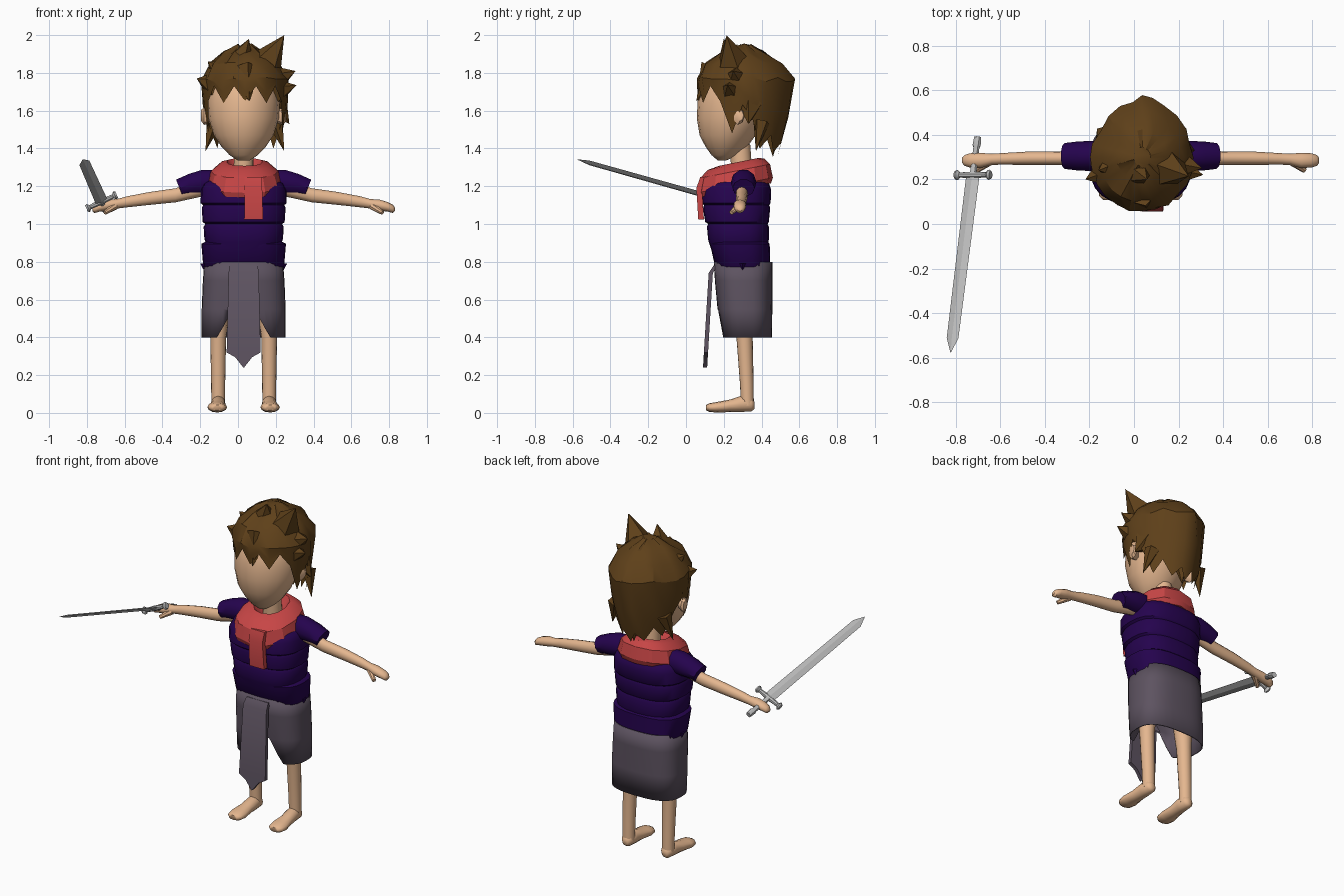
import bpy, bmesh, math, random
from mathutils import Vector, Matrix

CX = 0.03  # mirror plane of the figure
random.seed(4)


def material(name, rgb):
    m = bpy.data.materials.new(name)
    m.diffuse_color = (*rgb, 1)
    return m


SKIN = material("skin", (0.78, 0.47, 0.275))
HAIR = material("brown hair", (0.112, 0.051, 0.010))
CLOTH = material("dark purple cloth", (0.018, 0.001, 0.075))
RED = material("red scarf", (0.57, 0.06, 0.06))
GREY = material("grey skirt", (0.11, 0.086, 0.118))
STEEL = material("steel", (0.5, 0.5, 0.5))


def finish(name, bm, mat, angle=40):
    bmesh.ops.recalc_face_normals(bm, faces=bm.faces)
    me = bpy.data.meshes.new(name)
    bm.to_mesh(me)
    bm.free()
    me.shade_smooth()
    me.set_sharp_from_angle(angle=math.radians(angle))
    me.materials.append(mat)
    ob = bpy.data.objects.new(name, me)
    bpy.context.collection.objects.link(ob)
    return ob


def tube(name, pts, mat, axis="z", n=16, p=2.0, caps=True, angle=40, edit=None):
    """Loft superellipse rings (x, y, z, a, b) lying square to a global axis."""
    bm = bmesh.new()
    rows = []
    for x, y, z, a, b in pts:
        row = []
        for i in range(n):
            t = 2 * math.pi * i / n
            c, s = math.cos(t), math.sin(t)
            c = a * math.copysign(abs(c) ** (2 / p), c)
            s = b * math.copysign(abs(s) ** (2 / p), s)
            off = {"x": (0, c, s), "y": (c, 0, s), "z": (c, s, 0)}[axis]
            row.append(bm.verts.new(Vector((x, y, z)) + Vector(off)))
        rows.append(row)
    for r, q in zip(rows, rows[1:]):
        for i in range(n):
            j = (i + 1) % n
            bm.faces.new((r[i], r[j], q[j], q[i]))
    if caps:
        bm.faces.new(rows[0])
        bm.faces.new(rows[-1])
    if edit:
        for v in bm.verts:
            edit(v.co)
    return finish(name, bm, mat, angle)


def spike(name, base, tip, r, mat, r2=0.0, n=5):
    base, tip = Vector(base), Vector(tip)
    d = tip - base
    bm = bmesh.new()
    bmesh.ops.create_cone(bm, cap_ends=True, segments=n, radius1=r, radius2=r2, depth=d.length)
    bm.transform(Matrix.Translation((base + tip) / 2) @ d.to_track_quat("Z", "Y").to_matrix().to_4x4())
    return finish(name, bm, mat, 35)


def plate(name, outline, y_of_z, t, mat):
    """Strip of (z, x0, x1) rows with depth t, leaning by y_of_z."""
    bm = bmesh.new()
    rows = [[bm.verts.new((x, y_of_z(z) + dy, z)) for x, dy in ((x0, 0), (x1, 0), (x1, t), (x0, t))]
            for z, x0, x1 in outline]
    bm.faces.new(rows[0])
    bm.faces.new(rows[-1])
    for r, q in zip(rows, rows[1:]):
        for i in range(4):
            j = (i + 1) % 4
            bm.faces.new((r[i], r[j], q[j], q[i]))
    return finish(name, bm, mat)


# Limbs, mirrored about CX
for side, s in (("left", 1), ("right", -1)):
    X = lambda d: CX + s * d
    tube(side + "_leg", [(X(.12), .30, .78, .08, .08), (X(.13), .305, .58, .058, .06),
                         (X(.135), .31, .40, .042, .043), (X(.135), .322, .15, .037, .036),
                         (X(.135), .325, .04, .036, .034)], SKIN)
    tube(side + "_foot", [(X(.135), .362, .04, .018, .02), (X(.135), .345, .045, .034, .037),
                          (X(.135), .29, .047, .039, .042), (X(.138), .23, .037, .041, .033),
                          (X(.14), .165, .03, .052, .028), (X(.14), .125, .028, .046, .023),
                          (X(.14), .107, .028, .028, .014)], SKIN, "y", 12, angle=60)
    tube(side + "_arm", [(X(.20), .295, 1.20, .035, .05), (X(.36), .295, 1.152, .031, .037),
                         (X(.50), .295, 1.135, .03, .034), (X(.62), .292, 1.117, .026, .029),
                         (X(.67), .29, 1.107, .025, .025), (X(.72), .285, 1.10, .034, .029),
                         (X(.765), .285, 1.09, .032, .025), (X(.79), .285, 1.08, .024, .022),
                         (X(.80), .285, 1.078, .012, .01)], SKIN, "x", 12)
    spike(side + "_thumb", (X(.68), .28, 1.095), (X(.735), .24, 1.06), .02, SKIN, .012, 8)
    tube(side + "_sleeve", [(X(.15), .305, 1.22, .06, .07), (X(.22), .305, 1.22, .068, .07),
                            (X(.29), .305, 1.208, .064, .06), (X(.34), .305, 1.19, .058, .047)],
         CLOTH, "x", 10,
         edit=lambda c: setattr(c, "x", c.x + (s * (c.z - 1.19) * .4 if abs(c.x - CX) > .3 else 0)))
    tube(side + "_ear", [(X(.17), .26, 1.57, .025, .035), (X(.21), .275, 1.57, .035, .045),
                         (X(.225), .285, 1.575, .02, .03)], SKIN, "x", 8)
    spike(side + "_belt_point", (X(.2), .30, .79), (X(.2), .30, .735), .03, CLOTH, n=4)

# Layered tunic and belt
tube("tunic", [(CX, .28, .86, .20, .145), (CX, .278, .905, .203, .158), (CX, .278, .92, .208, .161),
               (CX, .275, .985, .212, .164), (CX, .275, 1.00, .203, .157), (CX, .27, 1.01, .217, .168),
               (CX, .268, 1.085, .222, .178), (CX, .268, 1.10, .215, .172), (CX, .266, 1.11, .228, .182),
               (CX, .268, 1.18, .226, .183), (CX, .275, 1.215, .21, .165), (CX, .29, 1.25, .15, .10)],
     CLOTH, n=24, p=2.6)
tube("belt", [(CX, .302, .765, .205, .135), (CX, .30, .775, .214, .146), (CX, .285, .895, .224, .158),
              (CX, .285, .905, .205, .148)], CLOTH, n=24, p=2.7)


# Skirt, split at the front
def split(c):
    if c.z < .41 and c.y < .25:
        c.z += 1.8 * max(0, .14 - abs(c.x - CX))


skirt = tube("skirt", [(CX, .302, .80, .208, .155), (CX, .305, .70, .216, .152),
                       (CX, .312, .55, .222, .145), (CX, .317, .40, .222, .138)],
             GREY, n=32, p=2.7, caps=False, edit=split, angle=60)
mod = skirt.modifiers.new("thickness", "SOLIDIFY")
mod.thickness = .008
plate("front_panel", [(.78, -.045, .105), (.74, -.05, .11), (.32, -.06, .12), (.295, -.015, .075), (.24, .028, .032)],
      lambda z: .09 + (z - .24) * .06 + max(0, z - .74) * .6, .022, GREY)


# Scarf, higher at the back, hanging down at the front
def tilt(c):
    c.z += (c.y - .26) * .2


tube("scarf", [(.035, .285, 1.26, .05, .05), (.035, .285, 1.285, .07, .075), (.035, .28, 1.325, .095, .105),
               (.035, .265, 1.315, .135, .15), (.035, .26, 1.28, .178, .185), (.035, .26, 1.205, .2, .2),
               (.035, .26, 1.178, .185, .19), (.035, .26, 1.18, .12, .12)],
     RED, n=12, p=2.3, angle=30, edit=tilt)
plate("scarf_tail", [(1.25, .035, .128), (1.19, .035, .128), (1.025, .033, .133)],
      lambda z: .055 + max(0, 1.19 - z) * .06 + max(0, z - 1.19) * .35, .03, RED)

# Neck and head
tube("neck", [(CX, .30, 1.22, .055, .055), (CX, .285, 1.42, .05, .055)], SKIN)
tube("head", [(CX, .19, 1.335, .03, .02), (CX, .205, 1.365, .075, .07), (CX, .215, 1.41, .118, .112),
              (CX, .22, 1.47, .158, .148), (CX, .24, 1.56, .186, .183), (CX, .255, 1.65, .192, .193),
              (CX, .265, 1.75, .172, .175), (CX, .28, 1.83, .11, .11), (CX, .28, 1.86, .03, .03)],
     SKIN, n=20, p=1.9, angle=60)

# Hair cap: jagged hem every 15 degrees from front to back, pointed behind
HEM = [1.65, 1.73, 1.64, 1.73, 1.65, 1.48, 1.63, 1.56, 1.40, 1.47, 1.38, 1.43, 1.365]
WIDTH = [(1.36, .72), (1.5, .91), (1.6, .98), (1.77, 1.0)]
TOP = [(1.945, .17), (1.905, .5), (1.85, .82), (1.765, 1.0)]


def width(z):
    for (z0, w0), (z1, w1) in zip(WIDTH, WIDTH[1:]):
        if z <= z1:
            return w0 + (w1 - w0) * (z - z0) / (z1 - z0)
    return 1.0


bm = bmesh.new()
rows = []
for k in range(6):
    row = []
    for i in range(24):
        hem = HEM[min(i, 24 - i)]
        if k < 4:
            z, w = TOP[k]
            w *= random.uniform(.96, 1.05)
            z += random.uniform(-.012, .012)
        else:
            z = 1.76 + (hem - 1.76) * (k - 3) / 2
            w = width(z) * random.uniform(.99, 1.03)
        t = math.radians(15 * i)
        sx, cy = math.sin(t), -math.cos(t)
        if cy > 0:  # taper toward the back
            sx, cy = math.copysign(abs(sx) ** 1.2, sx), cy ** 1.15
            cy *= 1.04 if k == 3 else 1
        row.append(bm.verts.new((.037 + .225 * w * sx, .30 + (.255 if cy > 0 else .24) * w * cy, z)))
    rows.append(row)
bm.faces.new(rows[0])
for r, q in zip(rows, rows[1:]):
    for i in range(24):
        j = (i + 1) % 24
        bm.faces.new((r[i], r[j], q[j], q[i]))
finish("hair_cap", bm, HAIR, 30)

# Hair tufts: base, tip, radius
for base, tip, r in [((.09, .27, 1.76), (.245, .215, 2.0), .15), ((-.03, .27, 1.76), (.058, .20, 1.98), .15),
                     ((.035, .38, 1.73), (.035, .575, 1.77), .17), ((.04, .36, 1.78), (.05, .46, 1.86), .13),
                     ((.15, .28, 1.75), (.305, .25, 1.81), .11), ((.16, .25, 1.69), (.31, .22, 1.735), .10),
                     ((-.08, .25, 1.72), (-.218, .20, 1.77), .12), ((-.06, .28, 1.78), (-.16, .24, 1.86), .11),
                     ((.19, .34, 1.64), (.272, .33, 1.53), .08), ((.20, .40, 1.54), (.245, .37, 1.385), .045),
                     ((-.13, .40, 1.54), (-.172, .37, 1.385), .045), ((.03, .16, 1.80), (.06, .055, 1.65), .10),
                     ((.035, .45, 1.58), (.035, .46, 1.355), .08)]:
    spike("hair_tuft", base, tip, r, HAIR)

# Sword, built along local y then laid in the right hand
d = Vector((-.12, -.96, .27)).normalized()
u = Vector((.905, 0, .425))
u = (u - d * u.dot(d)).normalized()
frame = Matrix((u, d, u.cross(d))).transposed().to_4x4()
frame.translation = (-.722, .22, 1.118)
sword = [
    tube("sword_blade", [(0, 0, 0, .033, .009), (0, .765, 0, .029, .008), (0, .832, 0, .002, .001)],
         STEEL, "y", 4, angle=10),
    tube("sword_guard", [(-.088, 0, 0, .018, .018), (-.078, 0, 0, .024, .024), (-.066, 0, 0, .012, .012),
                         (0, 0, 0, .016, .016), (.066, 0, 0, .012, .012), (.078, 0, 0, .024, .024),
                         (.088, 0, 0, .018, .018)], STEEL, "x", 8),
    tube("sword_handle", [(0, 0, 0, .016, .014), (0, -.13, 0, .015, .013), (0, -.14, 0, .02, .018),
                          (0, -.177, 0, .017, .015)], STEEL, "y", 8)]
for ob in sword:
    ob.data.transform(frame)
